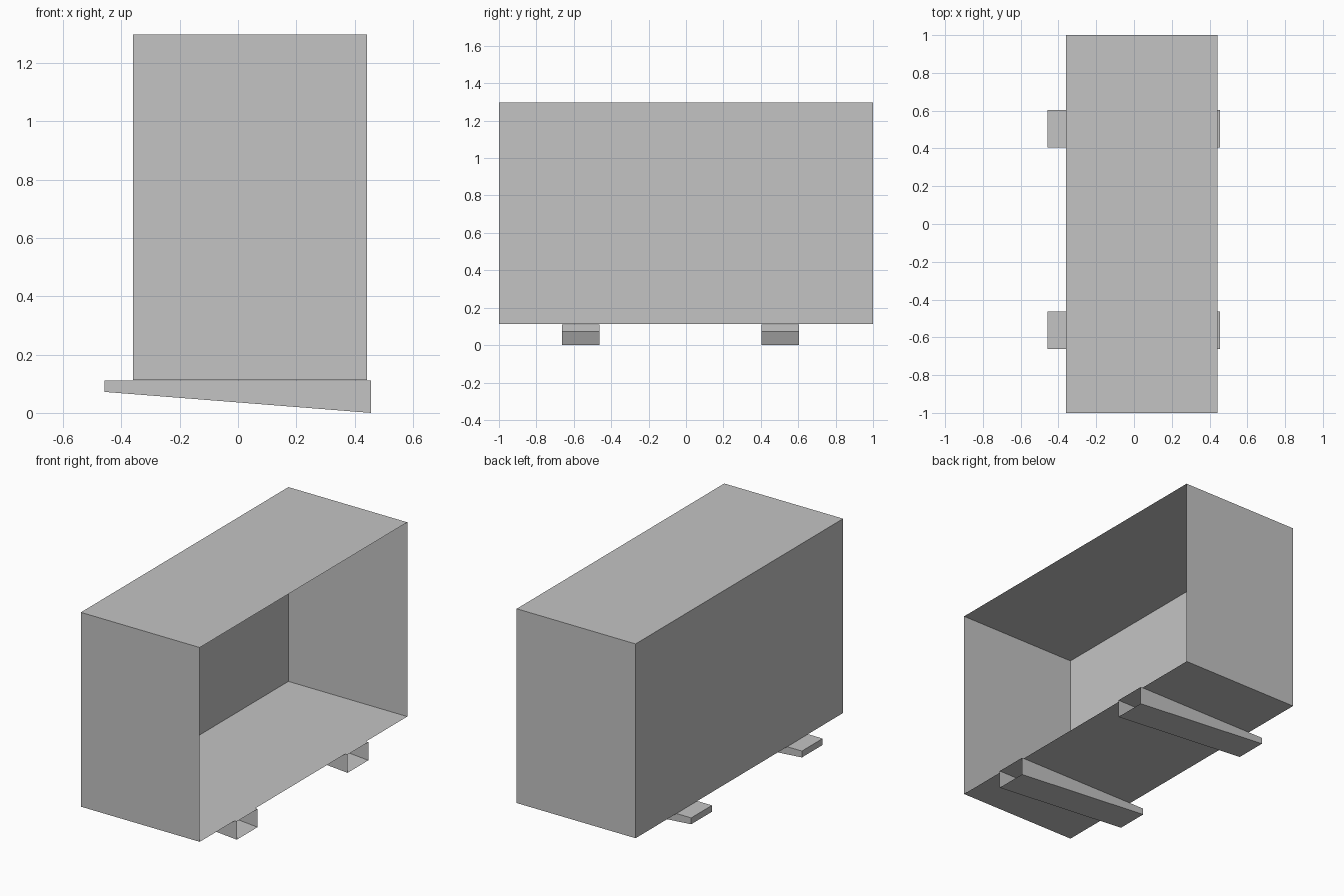
import bpy
import bmesh

cube = bpy.data.objects.get("Cube")
if cube:
    bpy.data.objects.remove(cube, do_unlink=True)

grey = bpy.data.materials.new("plain_grey")
grey.use_nodes = True
colour = (0.55, 0.55, 0.55, 1)
grey.diffuse_color = colour
grey.node_tree.nodes["Principled BSDF"].inputs["Base Color"].default_value = colour


def open_shell(name, profile, y0, y1):
    """Extrude an x-z profile along y and leave the +x side open."""
    bm = bmesh.new()
    base = bm.faces.new([bm.verts.new((x, y0, z)) for x, z in profile])
    ext = bmesh.ops.extrude_face_region(bm, geom=[base], use_keep_orig=True)
    moved = [v for v in ext["geom"] if isinstance(v, bmesh.types.BMVert)]
    bmesh.ops.translate(bm, verts=moved, vec=(0, y1 - y0, 0))
    bmesh.ops.recalc_face_normals(bm, faces=bm.faces)
    mouth = max(bm.faces, key=lambda f: f.calc_center_median().x)
    bmesh.ops.delete(bm, geom=[mouth], context="FACES_ONLY")
    mesh = bpy.data.meshes.new(name)
    bm.to_mesh(mesh)
    bm.free()
    mesh.materials.append(grey)
    obj = bpy.data.objects.new(name, mesh)
    bpy.context.collection.objects.link(obj)
    return obj


# Thin-walled case, open on one long side
floor, top = 0.112, 1.297
open_shell("case", [(-0.36, floor), (0.442, floor), (0.442, top), (-0.36, top)], -1, 1)

# Hollow wedge-shaped runners under the case
wedge = [(-0.458, 0.072), (0.456, 0), (0.456, floor - 0.001), (-0.458, floor - 0.001)]
for name, y in (("front_runner", -0.663), ("back_runner", 0.404)):
    open_shell(name, wedge, y, y + 0.2)
